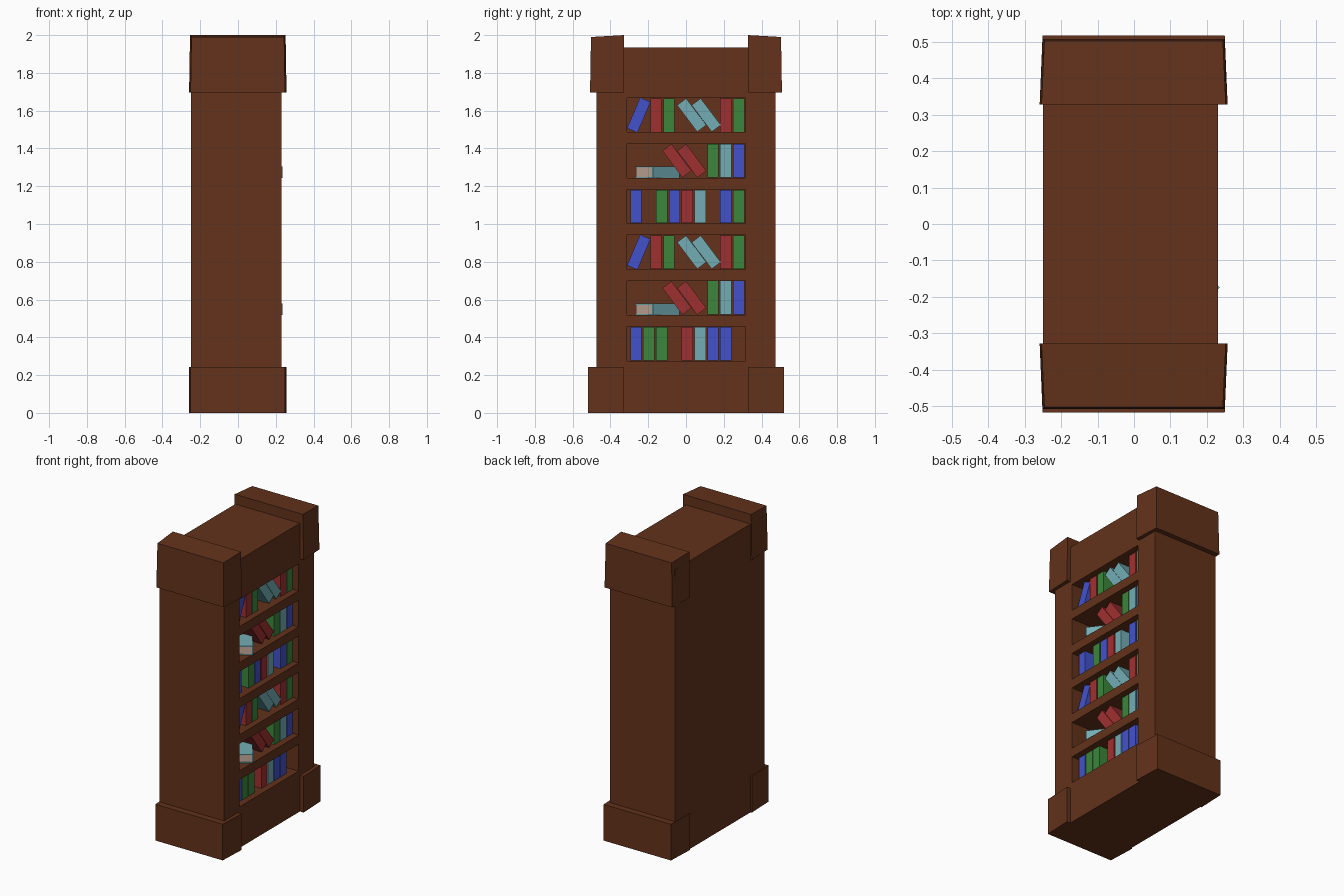
import bpy, bmesh, math
from mathutils import Matrix, Vector

if "Cube" in bpy.data.objects:
    bpy.data.objects.remove(bpy.data.objects["Cube"])


def material(name, rgb):
    m = bpy.data.materials.new(name)
    m.diffuse_color = (*rgb, 1)
    m.use_nodes = True
    m.node_tree.nodes["Principled BSDF"].inputs["Base Color"].default_value = m.diffuse_color
    return m


WOOD = material("wood", (0.125, 0.032, 0.011))
PAPER = material("paper", (0.60, 0.42, 0.34))
COVERS = {
    "blue": material("blue", (0.055, 0.085, 0.60)),
    "red": material("red", (0.35, 0.03, 0.03)),
    "green": material("green", (0.045, 0.24, 0.045)),
    "teal": material("teal", (0.17, 0.42, 0.46)),
}


def add_box(bm, lo, hi, mat=0):
    """Add an axis-aligned box to a bmesh and return its vertices."""
    lo, hi = Vector(lo), Vector(hi)
    verts = bmesh.ops.create_cube(bm, size=1)["verts"]
    for v in verts:
        v.co = [(a + b) / 2 + c * (b - a) for a, b, c in zip(lo, hi, v.co)]
    for f in {f for v in verts for f in v.link_faces}:
        f.material_index = mat
    return verts


def finish(bm, name, *mats):
    mesh = bpy.data.meshes.new(name)
    bm.to_mesh(mesh)
    bm.free()
    for m in mats:
        mesh.materials.append(m)
    ob = bpy.data.objects.new(name, mesh)
    bpy.context.collection.objects.link(ob)
    return ob


# Shelf layout
FLOORS = [0.276 + 0.242 * i for i in range(6)]
SHELF_H, BACK, FRONT = 0.181, 0.0, 0.23

# Cabinet body with six recesses cut into the +x face
bm = bmesh.new()
add_box(bm, (-0.25, -0.475, 0), (FRONT, 0.475, 1.935))
body = finish(bm, "cabinet_body", WOOD)
bm = bmesh.new()
for z in FLOORS:
    add_box(bm, (BACK, -0.312, z), (FRONT + 0.1, 0.314, z + SHELF_H))
cutter = finish(bm, "shelf_cutter", WOOD)
cutter.hide_render = True
mod = body.modifiers.new("shelves", "BOOLEAN")
mod.object, mod.operation, mod.solver = cutter, "DIFFERENCE", "EXACT"
bpy.context.view_layer.objects.active = body
bpy.ops.object.modifier_apply(modifier=mod.name)
bpy.data.objects.remove(cutter)


def end_block(name, side, outer, z0, z1, taper, slope):
    """Block wrapping one end: narrower toward the outside and the top."""
    bm = bmesh.new()
    y0, y1 = sorted((side * 0.328, side * outer))
    for v in add_box(bm, (-0.259, y0, z0), (0.257, y1, z1)):
        is_outer, is_top = abs(v.co.y) > 0.4, v.co.z > z0 + 0.1
        v.co.x -= math.copysign(0.008 * is_outer + taper * is_top, v.co.x)
        if is_outer and is_top:
            v.co.y -= side * taper
            v.co.z -= slope
    return finish(bm, name, WOOD)


# Plinths and crowns at both ends
for side, label in ((-1, "left"), (1, "right")):
    end_block(label + "_plinth", side, 0.518, 0, 0.243, 0, 0)
    end_block(label + "_crown", side, 0.508, 1.695, 2.0, 0.005, 0.01)

# Books: spine faces +x, cover boards either side of a page block
BOOK_W, BOOK_H, BOOK_D = 0.06, 0.177, 0.158


def book(name, color, center, lean=0, turn=0):
    bm = bmesh.new()
    w, h, d, t = BOOK_W / 2, BOOK_H / 2, BOOK_D / 2, 0.006
    add_box(bm, (d - t, -w, -h), (d, w, h))
    for s in (-1, 1):
        y0, y1 = sorted((s * w, s * (w - t)))
        add_box(bm, (-d, y0, -h), (d - t, y1, h))
    add_box(bm, (-d + t, -w + t, -h + 0.004), (d - t, w - t, h - 0.004), 1)
    rot = Matrix.Rotation(math.radians(turn), 4, "Z") @ Matrix.Rotation(math.radians(lean), 4, "X")
    bm.transform(Matrix.Translation(center) @ rot)
    return finish(bm, name, COVERS[color], PAPER)


def slot(i):
    return -0.265 + 0.068 * i


# Row patterns: (colour, y, lean in degrees)
ROW_LEAN = [("blue", -0.25, -23), ("red", -0.159, 0), ("green", -0.09, 0), ("teal", 0.03, 37),
            ("teal", 0.107, 37), ("red", slot(7), 0), ("green", slot(8), 0)]
ROW_FLAT = [("red", -0.048, 37), ("red", 0.03, 37), ("green", slot(6), 0),
            ("teal", slot(7), 0), ("blue", slot(8), 0)]
ROW_UPPER = [(c, slot(i), 0) for c, i in (("blue", 0), ("green", 2), ("blue", 3), ("red", 4),
                                          ("teal", 5), ("blue", 7), ("green", 8))]
ROW_LOWER = [(c, slot(i), 0) for c, i in (("blue", 0), ("green", 1), ("green", 2), ("red", 4),
                                          ("teal", 5), ("blue", 6), ("blue", 7))]
ROWS = [ROW_LOWER, ROW_FLAT, ROW_LEAN, ROW_UPPER, ROW_FLAT, ROW_LEAN]

for r, (floor, row) in enumerate(zip(FLOORS, ROWS)):
    for n, (color, y, lean) in enumerate(row):
        book(f"book_{r}_{n}", color, (0.19 - BOOK_D / 2, y, floor + SHELF_H / 2), lean)
    # Lying book turned so one corner pokes out of the shelf
    if row is ROW_FLAT:
        book(f"lying_book_{r}", "teal", (0.119, -0.152, floor + BOOK_W / 2), 90, 37)
